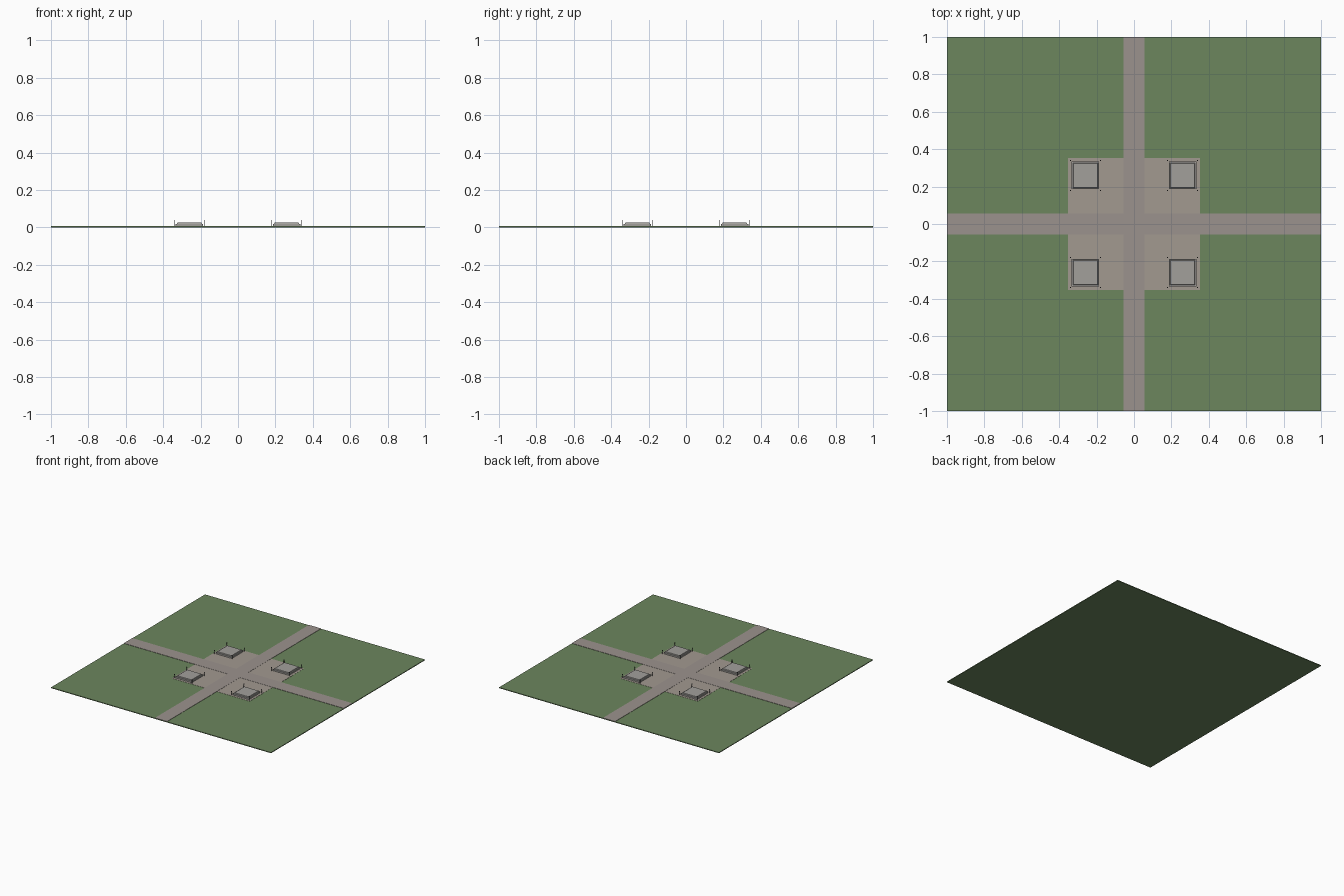
import bpy, bmesh

if "Cube" in bpy.data.objects:
    bpy.data.objects.remove(bpy.data.objects["Cube"])


def material(name, rgb):
    m = bpy.data.materials.new(name)
    m.diffuse_color = (*rgb, 1)
    m.use_nodes = True
    m.node_tree.nodes["Principled BSDF"].inputs["Base Color"].default_value = m.diffuse_color
    return m


GRASS = material("grass", (0.15, 0.24, 0.11))
PAVING = material("paving", (0.36, 0.32, 0.28))
PATH = material("path", (0.33, 0.29, 0.27))
STONE = material("stone", (0.36, 0.35, 0.33))
DARK = material("dark_metal", (0.06, 0.06, 0.06))


def box(name, x, y, z0, z1, sx, sy, mat, taper=1.0):
    """Box between two heights, optionally with a narrower top."""
    bm = bmesh.new()
    bmesh.ops.create_cube(bm, size=1)
    for v in bm.verts:
        k = taper if v.co.z > 0 else 1
        v.co = (x + v.co.x * sx * k, y + v.co.y * sy * k, z1 if v.co.z > 0 else z0)
    mesh = bpy.data.meshes.new(name)
    bm.to_mesh(mesh)
    bm.free()
    mesh.materials.append(mat)
    ob = bpy.data.objects.new(name, mesh)
    bpy.context.collection.objects.link(ob)
    return ob


# Lawn, plaza and crossing paths
box("lawn", 0, 0, 0, 0.006, 2, 2, GRASS)
box("plaza", 0, 0, 0.004, 0.0072, 0.706, 0.706, PAVING)
box("path_east_west", 0, 0, 0.004, 0.0084, 2, 0.11, PATH)
box("path_north_south", 0, 0, 0.004, 0.0084, 0.11, 2, PATH)

# Four stepped plinths, each with four slim corner posts
for sx in (-1, 1):
    for sy in (-1, 1):
        x, y = sx * 0.26, sy * 0.26
        box("plinth_base", x, y, 0.007, 0.019, 0.146, 0.146, STONE)
        box("plinth_cap", x, y, 0.019, 0.025, 0.134, 0.134, STONE, 0.96)
        for dx in (-1, 1):
            for dy in (-1, 1):
                px, py = x + dx * 0.08, y + dy * 0.08
                box("post", px, py, 0.006, 0.034, 0.003, 0.003, DARK)
                box("post_head", px, py, 0.033, 0.038, 0.006, 0.006, DARK)
